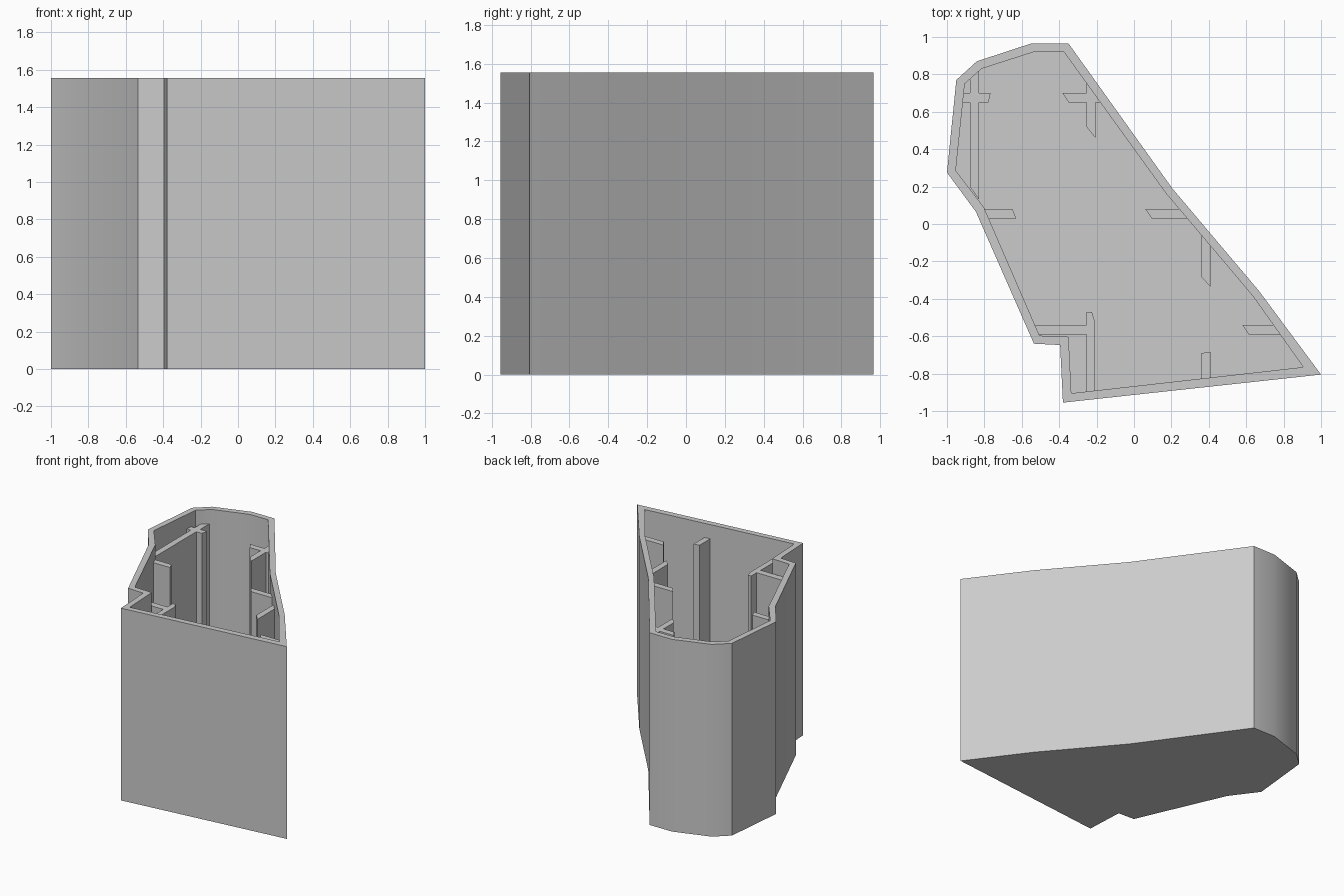
import bpy
import bmesh
from math import radians

if "Cube" in bpy.data.objects:
    bpy.data.objects.remove(bpy.data.objects["Cube"], do_unlink=True)

HEIGHT, FLOOR, RIB_TOP = 1.555, 0.05, 1.44

gray = bpy.data.materials.new("light gray plastic")
gray.use_nodes = True
color = (0.6, 0.6, 0.6, 1)
gray.diffuse_color = color
gray.node_tree.nodes["Principled BSDF"].inputs["Base Color"].default_value = color


def finish(name, bm):
    bmesh.ops.recalc_face_normals(bm, faces=bm.faces)
    mesh = bpy.data.meshes.new(name)
    bm.to_mesh(mesh)
    bm.free()
    mesh.materials.append(gray)
    obj = bpy.data.objects.new(name, mesh)
    bpy.context.collection.objects.link(obj)
    return obj


def ring(bm, points, z):
    return [bm.verts.new((x, y, z)) for x, y in points]


def bridge(bm, a, b):
    for i in range(len(a)):
        j = (i + 1) % len(a)
        bm.faces.new((a[i], a[j], b[j], b[i]))


def prism(name, points, z0, z1):
    bm = bmesh.new()
    low, high = ring(bm, points, z0), ring(bm, points, z1)
    bridge(bm, low, high)
    bm.faces.new(low)
    bm.faces.new(high)
    return finish(name, bm)


# Open-topped shell: outer wall, rim, inner wall and floor
outer = [(-.55, .965), (-.35, .965), (.205, .19), (.67, -.36), (1, -.805), (-.38, -.955),
         (-.395, -.647), (-.535, -.64), (-.845, .065), (-1, .275), (-.95, .77), (-.84, .87)]
inner = [(-.535, .92), (-.375, .92), (.17, .165), (.635, -.385), (.905, -.765), (-.335, -.905),
         (-.35, -.603), (-.505, -.597), (-.803, .09), (-.953, .285), (-.905, .75), (-.815, .83)]
bm = bmesh.new()
rings = [ring(bm, outer, 0), ring(bm, outer, HEIGHT),
         ring(bm, inner, HEIGHT), ring(bm, inner, FLOOR)]
for a, b in zip(rings, rings[1:]):
    bridge(bm, a, b)
bm.faces.new(rings[0])
bm.faces.new(rings[-1])
shell = finish("shell", bm)
bpy.context.view_layer.objects.active = shell
shell.select_set(True)
bpy.ops.object.shade_smooth_by_angle(angle=radians(30))

# Upright ribs standing on the floor, each rooted slightly inside the wall
ribs = {
    "left_partition": [(-.878, .2), (-.828, .13), (-.828, .83), (-.878, .79)],
    "left_cross_rib": [(-.92, .7), (-.767, .7), (-.778, .65), (-.925, .65)],
    "back_rib": [(-.382, .7), (-.2, .7), (-.17, .65), (-.35, .65)],
    "back_cross_rib": [(-.254, .77), (-.206, .7), (-.206, .46), (-.254, .52)],
    "left_middle_rib": [(-.81, .08), (-.65, .08), (-.63, .03), (-.79, .03)],
    "right_middle_rib": [(.06, .08), (.25, .08), (.29, .03), (.095, .03)],
    "right_upright_rib": [(.362, -.05), (.41, -.11), (.41, -.337), (.362, -.285)],
    "right_corner_rib": [(.58, -.54), (.755, -.54), (.79, -.59), (.612, -.59)],
    "front_rib": [(.362, -.69), (.41, -.683), (.41, -.835), (.362, -.84)],
    "notch_rib": [(-.54, -.54), (-.254, -.54), (-.254, -.592), (-.515, -.592)],
    "notch_cross_rib": [(-.254, -.47), (-.225, -.47), (-.21, -.52), (-.21, -.9), (-.254, -.905)],
}
for name, points in ribs.items():
    prism(name, points, FLOOR - .01, RIB_TOP)
